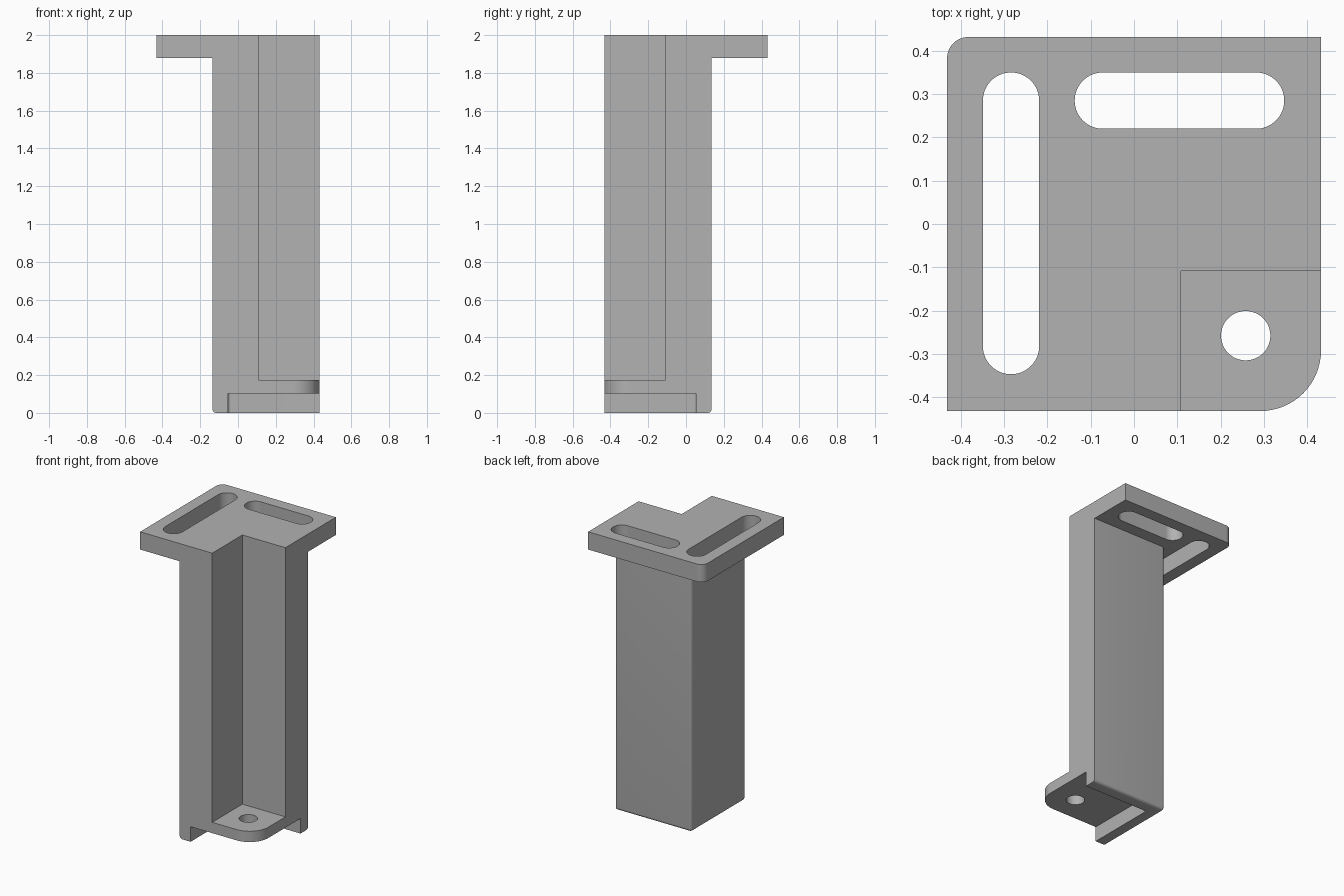
import bpy
import bmesh
from math import pi, cos, sin
from mathutils import Vector

cube = bpy.data.objects.get("Cube")
if cube:
    bpy.data.objects.remove(cube, do_unlink=True)

grey = bpy.data.materials.new("plain grey")
grey.use_nodes = True
COLOUR = (0.445, 0.445, 0.445, 1)
grey.diffuse_color = COLOUR
grey.node_tree.nodes["Principled BSDF"].inputs["Base Color"].default_value = COLOUR

HALF = 0.432      # half width of the flange
BACK = 0.135      # outer back face of the column
NOTCH = 0.109     # inner corner of the angle


def rounded(corners, steps=16):
    """Outline from (x, y) or (x, y, radius) corners, for right angles."""
    points = []
    for i, corner in enumerate(corners):
        p = Vector(corner[:2])
        if len(corner) == 2:
            points.append(p)
            continue
        r = corner[2]
        a = (Vector(corners[i - 1][:2]) - p).normalized() * r
        b = (Vector(corners[(i + 1) % len(corners)][:2]) - p).normalized() * r
        for k in range(steps + 1):
            t = k / steps * pi / 2
            points.append(p + a * (1 - sin(t)) + b * (1 - cos(t)))
    return points


def prism(name, outline, z0, z1, round_edge=None, radius=0.02):
    """Upright extrusion; edges that pass round_edge are rounded."""
    bm = bmesh.new()
    face = bm.faces.new([bm.verts.new((p[0], p[1], z0)) for p in outline])
    top = bmesh.ops.extrude_face_region(bm, geom=[face])["geom"]
    for v in top:
        if isinstance(v, bmesh.types.BMVert):
            v.co.z = z1
    bmesh.ops.recalc_face_normals(bm, faces=bm.faces)
    if round_edge:
        edges = [e for e in bm.edges if round_edge(*[v.co for v in e.verts])]
        bmesh.ops.bevel(bm, geom=edges, offset=radius, segments=5,
                        profile=0.5, affect='EDGES')
    mesh = bpy.data.meshes.new(name)
    bm.to_mesh(mesh)
    bm.free()
    mesh.materials.append(grey)
    obj = bpy.data.objects.new(name, mesh)
    bpy.context.collection.objects.link(obj)
    return obj


def combine(target, other, operation):
    mod = target.modifiers.new(operation.lower(), 'BOOLEAN')
    mod.operation, mod.object, mod.solver = operation, other, 'EXACT'
    bpy.context.view_layer.objects.active = target
    bpy.ops.object.modifier_apply(modifier=mod.name)
    bpy.data.objects.remove(other, do_unlink=True)


def angle(left, back, radius=None):
    """L outline with its open corner at front left."""
    outer = (left, back, radius) if radius else (left, back)
    return rounded([(left, -HALF), (NOTCH, -HALF), (NOTCH, -NOTCH),
                    (HALF, -NOTCH), (HALF, back), outer])


def slot(x0, x1, y0, y1):
    r = min(x1 - x0, y1 - y0) / 2
    return rounded([(x0, y0, r), (x1, y0, r), (x1, y1, r), (x0, y1, r)])


def outer_edge(a, b):
    """Bottom edges of the two outer walls and the upright between them."""
    on_side = all(abs(v.x + BACK) < 0.001 for v in (a, b))
    on_back = all(abs(v.y - BACK) < 0.001 for v in (a, b))
    on_floor = max(a.z, b.z) < 0.001
    return (on_side and on_back) or (on_floor and (on_side or on_back))


# Angle column, top flange and foot tab
bracket = prism("angle_bracket", angle(-BACK, BACK), 0, 2, outer_edge)
flange = prism("flange", angle(-HALF, HALF, 0.05), 1.88, 2)
combine(bracket, flange, 'UNION')
tab = rounded([(0, -HALF), (HALF, -HALF, 0.14), (HALF, 0), (0, 0)])
combine(bracket, prism("foot_tab", tab, 0.05, 0.175), 'UNION')

# Pocket under the foot
pocket = rounded([(-0.053, -0.6), (0.6, -0.6), (0.6, 0.053), (-0.053, 0.053, 0.015)])
combine(bracket, prism("pocket_cutter", pocket, -0.1, 0.102), 'DIFFERENCE')

# Flange slots and screw hole
combine(bracket, prism("long_slot", slot(-0.349, -0.219, -0.347, 0.35), 1.8, 2.1), 'DIFFERENCE')
combine(bracket, prism("short_slot", slot(-0.137, 0.347, 0.22, 0.35), 1.8, 2.1), 'DIFFERENCE')
hole = [(0.258 + 0.057 * cos(k * pi / 24), -0.258 + 0.057 * sin(k * pi / 24))
        for k in range(48)]
combine(bracket, prism("screw_hole", hole, 0, 0.3), 'DIFFERENCE')

# Smooth curves with crisp edges
bpy.ops.object.select_all(action='DESELECT')
bracket.select_set(True)
bpy.context.view_layer.objects.active = bracket
bpy.ops.object.shade_smooth_by_angle(angle=pi / 6)
